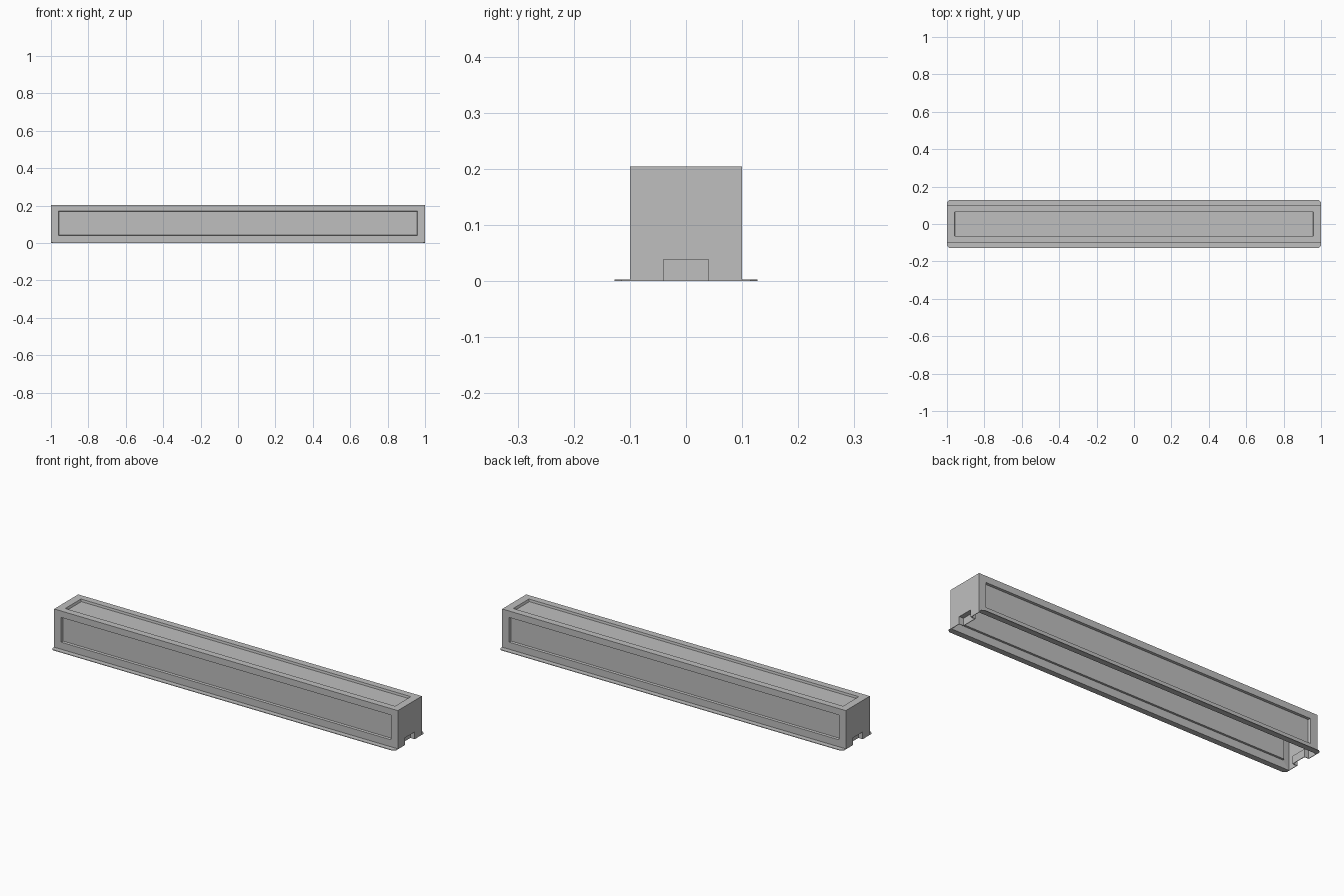
import bpy
import bmesh

cube = bpy.data.objects.get("Cube")
if cube:
    bpy.data.objects.remove(cube, do_unlink=True)

LENGTH, HALF_W, HEIGHT = 1.0, 0.1, 0.204
SHEET = 0.003          # sheet thickness
PRESS = 0.012          # depth of the pressed panels
SLOPE = 0.004          # draft of the panel sides
POCKET_W, POCKET_H, POCKET_D = 0.04, 0.038, 0.025
FLANGE_Y, CORNER = 0.127, 0.012

grey = bpy.data.materials.new("light grey")
grey.use_nodes = True
colour = (0.52, 0.52, 0.52, 1)
grey.diffuse_color = colour
grey.node_tree.nodes["Principled BSDF"].inputs["Base Color"].default_value = colour


def add_object(name, bm):
    mesh = bpy.data.meshes.new(name)
    bm.to_mesh(mesh)
    bm.free()
    mesh.materials.append(grey)
    obj = bpy.data.objects.new(name, mesh)
    bpy.context.collection.objects.link(obj)
    return obj


def face(bm, points):
    return bm.faces.new([bm.verts.new(p) for p in points])


def rect(x, low, high):
    return [(-x, low), (x, low), (x, high), (-x, high)]


def pressed_wall(bm, place, low, high, panel_low, panel_high):
    """Wall with a shallow panel pressed in; place maps (u, v, depth) to a point."""
    px = LENGTH - 0.04
    rings = [
        [place(u, v, 0) for u, v in rect(LENGTH, low, high)],
        [place(u, v, 0) for u, v in rect(px, panel_low, panel_high)],
        [place(u, v, PRESS) for u, v in
         rect(px - SLOPE, panel_low + SLOPE / 2, panel_high - SLOPE / 2)],
    ]
    for a, b in zip(rings, rings[1:]):
        for i in range(4):
            j = (i + 1) % 4
            face(bm, [a[i], a[j], b[j], b[i]])
    face(bm, rings[-1])


def end_wall(bm, side):
    """End wall with a pocket, open underneath, let into its foot."""
    x, back = side * LENGTH, side * (LENGTH - POCKET_D)
    arch = [(-POCKET_W, 0), (-POCKET_W, POCKET_H), (POCKET_W, POCKET_H), (POCKET_W, 0)]
    outline = [(HALF_W, 0), (HALF_W, HEIGHT), (-HALF_W, HEIGHT), (-HALF_W, 0)]
    face(bm, [(x, y, z) for y, z in arch + outline])
    for (y0, z0), (y1, z1) in zip(arch, arch[1:]):
        face(bm, [(x, y0, z0), (x, y1, z1), (back, y1, z1), (back, y0, z0)])
    face(bm, [(back, y, z) for y, z in arch])


# Hollow cover: top, long walls and ends, open at the bottom
bm = bmesh.new()
pressed_wall(bm, lambda u, v, d: (u, v, HEIGHT - d), -HALF_W, HALF_W, -0.065, 0.065)
for side in (-1, 1):
    pressed_wall(bm, lambda u, v, d: (u, side * (HALF_W - d), v), 0, HEIGHT, 0.04, 0.17)
    end_wall(bm, side)
bmesh.ops.remove_doubles(bm, verts=bm.verts, dist=0.0001)
bmesh.ops.recalc_face_normals(bm, faces=bm.faces)
top_face = max(bm.faces, key=lambda f: f.calc_center_median().z)
if top_face.normal.z < 0:
    bmesh.ops.reverse_faces(bm, faces=bm.faces)
cover = add_object("cover_shell", bm)
solid = cover.modifiers.new("sheet", "SOLIDIFY")
solid.thickness = SHEET
solid.offset = -1
solid.use_even_offset = True

# Thin foot flanges with clipped outer corners
for name, side in (("front_flange", -1), ("back_flange", 1)):
    bm = bmesh.new()
    profile = [(-LENGTH, HALF_W), (LENGTH, HALF_W), (LENGTH, FLANGE_Y - CORNER),
               (LENGTH - CORNER, FLANGE_Y), (CORNER - LENGTH, FLANGE_Y),
               (-LENGTH, FLANGE_Y - CORNER)]
    base = face(bm, [(x, side * y, 0) for x, y in profile])
    raised = bmesh.ops.extrude_face_region(bm, geom=[base], use_keep_orig=True)
    for v in raised["geom"]:
        if isinstance(v, bmesh.types.BMVert):
            v.co.z += SHEET
    bmesh.ops.recalc_face_normals(bm, faces=bm.faces)
    add_object(name, bm)
